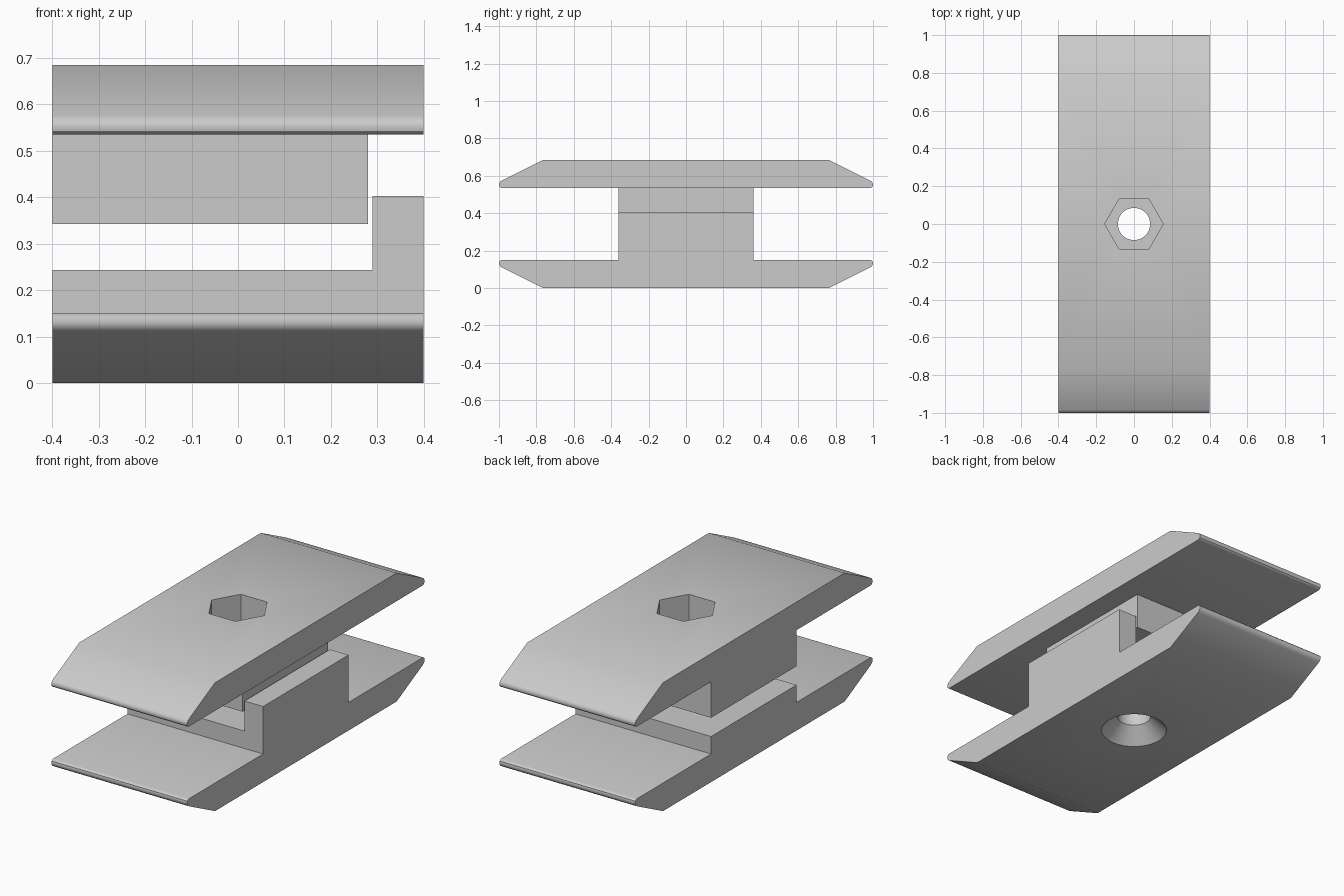
import bpy, bmesh, math

cube = bpy.data.objects.get("Cube")
if cube:
    bpy.data.objects.remove(cube, do_unlink=True)

HALF_X = 0.4       # half width of the plates
HEIGHT = 0.685     # overall height
HUMP_Y = 0.36      # half length of the raised blocks

grey = bpy.data.materials.new("light grey")
grey.use_nodes = True
grey.diffuse_color = (0.6, 0.6, 0.6, 1)
grey.node_tree.nodes["Principled BSDF"].inputs["Base Color"].default_value = (0.6, 0.6, 0.6, 1)


def link(name, bm):
    bmesh.ops.recalc_face_normals(bm, faces=bm.faces)
    mesh = bpy.data.meshes.new(name)
    bm.to_mesh(mesh)
    bm.free()
    mesh.materials.append(grey)
    obj = bpy.data.objects.new(name, mesh)
    bpy.context.collection.objects.link(obj)
    return obj


def clamp_plate(name, hump, flip):
    """Extrude a mirrored plate profile with a central block along x."""
    half = [(HUMP_Y, hump), (HUMP_Y, 0.15), (0.985, 0.15), (0.992, 0.148),
            (0.998, 0.142), (1.0, 0.133), (0.998, 0.123), (0.992, 0.115),
            (0.983, 0.109), (0.765, 0.0)]
    outline = half + [(-y, z) for y, z in reversed(half)]
    if flip:
        outline = [(y, HEIGHT - z) for y, z in outline]
    bm = bmesh.new()
    face = bm.faces.new([bm.verts.new((-HALF_X, y, z)) for y, z in outline])
    ext = bmesh.ops.extrude_face_region(bm, geom=[face])
    moved = [v for v in ext["geom"] if isinstance(v, bmesh.types.BMVert)]
    bmesh.ops.translate(bm, verts=moved, vec=(2 * HALF_X, 0, 0))
    return link(name, bm)


def cut_box(x0, x1, z0, z1):
    bm = bmesh.new()
    bmesh.ops.create_cube(bm, size=1)
    for v in bm.verts:
        v.co = (x0 if v.co.x < 0 else x1, v.co.y * 0.9, z0 if v.co.z < 0 else z1)
    return link("box_cutter", bm)


def cut_cone(sides, r0, r1, z0, z1):
    bm = bmesh.new()
    bmesh.ops.create_cone(bm, cap_ends=True, segments=sides, radius1=r0,
                          radius2=r1, depth=z1 - z0)
    # put a corner on the x axis
    turn = math.atan2(bm.verts[:][0].co.y, bm.verts[:][0].co.x)
    for v in bm.verts:
        a = math.atan2(v.co.y, v.co.x) - turn
        r = math.hypot(v.co.x, v.co.y)
        v.co = (r * math.cos(a), r * math.sin(a), v.co.z + (z0 + z1) / 2)
    return link("hole_cutter", bm)


def carve(obj, cutters):
    """Subtract the cutters, bake the result and shade it."""
    for c in cutters:
        mod = obj.modifiers.new("cut", 'BOOLEAN')
        mod.operation = 'DIFFERENCE'
        mod.solver = 'EXACT'
        mod.object = c
    bpy.context.view_layer.update()
    deps = bpy.context.evaluated_depsgraph_get()
    mesh = bpy.data.meshes.new_from_object(obj.evaluated_get(deps))
    obj.modifiers.clear()
    obj.data = mesh
    mesh.materials.clear()
    mesh.materials.append(grey)
    for p in mesh.polygons:
        p.material_index = 0
    for c in cutters:
        bpy.data.objects.remove(c, do_unlink=True)
    bpy.ops.object.select_all(action='DESELECT')
    obj.select_set(True)
    bpy.context.view_layer.objects.active = obj
    bpy.ops.object.shade_smooth_by_angle(angle=math.radians(30))


# Lower plate: low block with an upright wall, bolt hole and countersink
lower = clamp_plate("lower_clamp_plate", 0.403, False)
carve(lower, [cut_box(-0.6, 0.29, 0.243, 0.6),
              cut_cone(48, 0.085, 0.085, -0.1, 0.5),
              cut_cone(48, 0.185, 0.085, -0.02, 0.08)])

# Upper plate: hanging block clear of the wall, bolt hole and hex nut pocket
upper = clamp_plate("upper_clamp_plate", HEIGHT - 0.343, True)
carve(upper, [cut_box(0.28, 0.6, 0.1, 0.535),
              cut_cone(48, 0.085, 0.085, 0.2, 0.9),
              cut_cone(6, 0.155, 0.155, 0.495, 0.9)])
